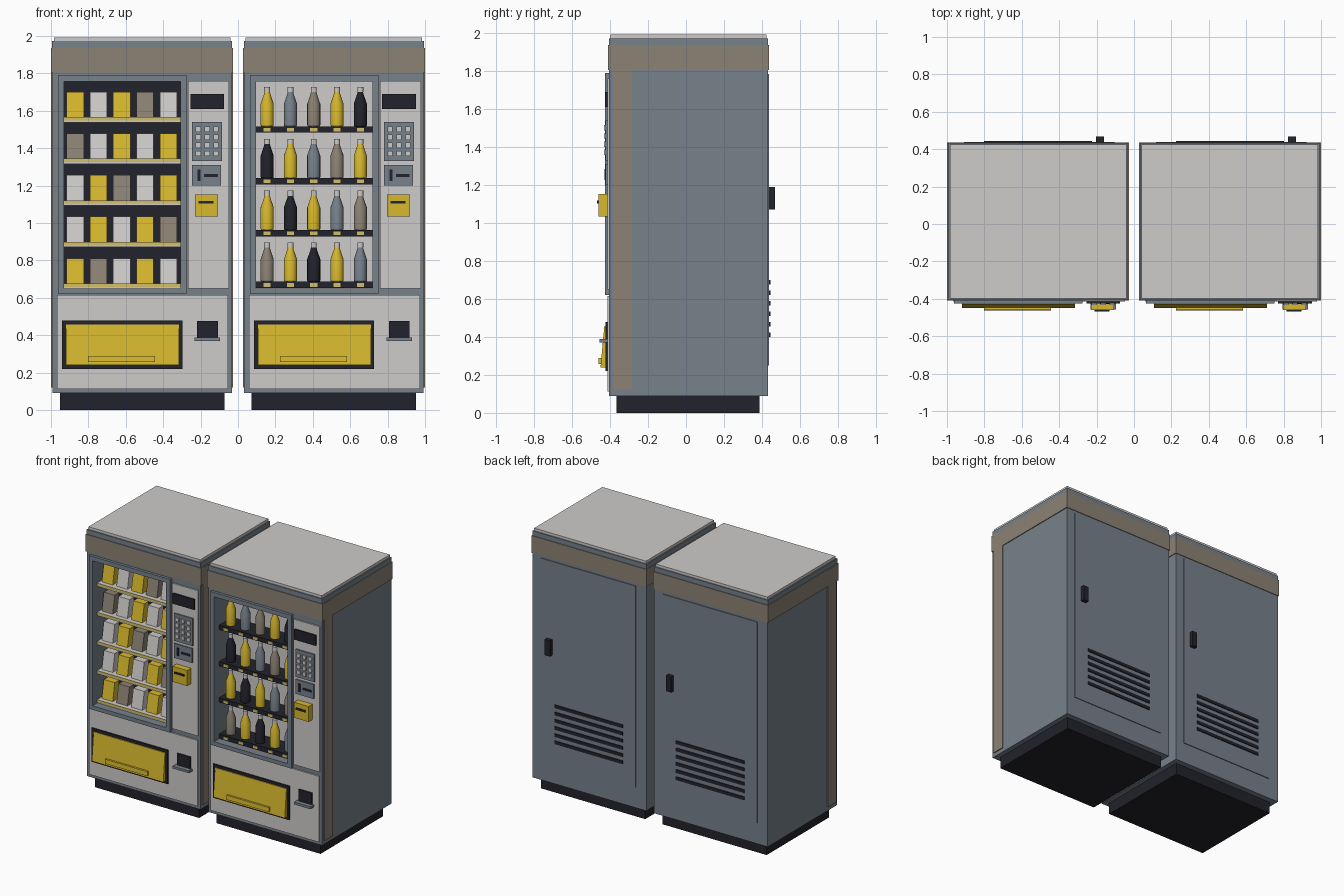
import bpy
import bmesh
import math

old = bpy.data.objects.get("Cube")
if old:
    bpy.data.objects.remove(old, do_unlink=True)


def material(name, rgb):
    m = bpy.data.materials.new(name)
    m.use_nodes = True
    m.diffuse_color = (*rgb, 1)
    m.node_tree.nodes["Principled BSDF"].inputs["Base Color"].default_value = (*rgb, 1)
    return m


SLATE = material("slate grey", (0.185, 0.22, 0.26))
LIGHT = material("light grey", (0.62, 0.605, 0.59))
TAUPE = material("taupe", (0.265, 0.225, 0.175))
YELLOW = material("yellow", (0.68, 0.48, 0.027))
DARK = material("near black", (0.016, 0.016, 0.025))
PALE = material("pale yellow", (0.65, 0.52, 0.14))

prefix, cx = "", 0.0   # set for each machine


def finish(name, bm, mat):
    bmesh.ops.recalc_face_normals(bm, faces=bm.faces)
    me = bpy.data.meshes.new(prefix + name)
    bm.to_mesh(me)
    bm.free()
    me.materials.append(mat)
    ob = bpy.data.objects.new(prefix + name, me)
    bpy.context.collection.objects.link(ob)
    return ob


def prism(name, mat, x0, x1, profile):
    """Extrude a (y, z) profile across the machine."""
    bm = bmesh.new()
    face = bm.faces.new([bm.verts.new((cx + x0, y, z)) for y, z in profile])
    ext = bmesh.ops.extrude_face_region(bm, geom=[face])
    verts = [v for v in ext["geom"] if isinstance(v, bmesh.types.BMVert)]
    bmesh.ops.translate(bm, verts=verts, vec=(x1 - x0, 0, 0))
    return finish(name, bm, mat)


def box(name, mat, x0, x1, y0, y1, z0, z1):
    return prism(name, mat, x0, x1, [(y0, z0), (y1, z0), (y1, z1), (y0, z1)])


def lathe(name, mat, x, y, z, profile, sides=16):
    """Spin a (radius, height) profile into a closed round solid."""
    bm = bmesh.new()
    rings = []
    for r, h in profile:
        rings.append([bm.verts.new((cx + x + r * math.cos(math.tau * i / sides),
                                    y + r * math.sin(math.tau * i / sides), z + h))
                      for i in range(sides)])
    for a, b in zip(rings, rings[1:]):
        for i in range(sides):
            j = (i + 1) % sides
            bm.faces.new((a[i], a[j], b[j], b[i])).smooth = True
    bm.faces.new(rings[0])
    bm.faces.new(rings[-1])
    ob = finish(name, bm, mat)
    bpy.ops.object.select_all(action="DESELECT")
    ob.select_set(True)
    bpy.context.view_layer.objects.active = ob
    bpy.ops.object.shade_smooth_by_angle(angle=math.radians(25))


FRONT, BACK = -0.405, 0.432
WIN = (-0.418, 0.205, 0.65, 1.757)   # window opening x0, x1, z0, z1
INNER = -0.2                         # depth of the display compartment
COLUMNS = [-0.357 + 0.1245 * i for i in range(5)]


def cabinet(back_mat):
    # Body with a display compartment cut into the front
    body = box("body", SLATE, -0.48, 0.48, FRONT, BACK, 0.09, 1.936)
    x0, x1, z0, z1 = WIN
    cutter = box("cutter", SLATE, x0, x1, -0.6, INNER, z0, z1)
    cutter.hide_render = True
    mod = body.modifiers.new("compartment", "BOOLEAN")
    mod.operation, mod.object, mod.solver = "DIFFERENCE", cutter, "EXACT"
    bpy.context.view_layer.objects.active = body
    bpy.ops.object.modifier_apply(modifier=mod.name)
    bpy.data.objects.remove(cutter, do_unlink=True)
    box("compartment_back", back_mat, x0, x1, INNER - 0.006, INNER + 0.002, z0, z1)

    # Plinth, header band as four strips, roof and side trim
    box("plinth", DARK, -0.44, 0.44, -0.365, 0.388, 0, 0.09)
    box("header_band", TAUPE, -0.486, 0.486, -0.41, 0.437, 1.805, 1.936)
    box("roof_slab", SLATE, -0.481, 0.481, FRONT, BACK, 1.936, 1.972)
    box("roof_plate", LIGHT, -0.472, 0.472, FRONT + 0.008, BACK - 0.008, 1.972, 1.992)
    for side, name in ((-1, "right_trim"), (1, "left_trim")):
        a, b = sorted((side * 0.479, side * 0.487))
        box(name, TAUPE, a, b, -0.385, -0.285, 0.12, 1.93)

    # Window frame
    fx0, fx1, fz0, fz1 = -0.449, 0.237, 0.62, 1.79
    for name, a, b, c, d in (("frame_right", fx0, x0, fz0, fz1), ("frame_left", x1, fx1, fz0, fz1),
                             ("frame_bottom", x0, x1, fz0, z0), ("frame_top", x0, x1, z1, fz1)):
        box(name, SLATE, a, b, -0.426, FRONT, c, d)

    # Front panels
    box("control_panel", LIGHT, 0.246, 0.465, -0.414, FRONT, 0.65, 1.76)
    box("lower_panel", LIGHT, -0.455, 0.46, -0.414, FRONT, 0.113, 0.616)


def controls():
    box("display", DARK, 0.258, 0.438, -0.424, -0.414, 1.61, 1.69)
    # Keypad
    box("keypad", SLATE, 0.268, 0.427, -0.424, -0.414, 1.33, 1.54)
    for r in range(4):
        for c in range(3):
            x, z = 0.3 + 0.048 * c, 1.372 + 0.043 * r
            box("key", LIGHT, x - 0.014, x + 0.014, -0.433, -0.424, z - 0.014, z + 0.014)
    # Coin slot plate
    box("coin_plate", SLATE, 0.268, 0.422, -0.424, -0.414, 1.2, 1.31)
    box("coin_slot", DARK, 0.296, 0.312, -0.429, -0.424, 1.225, 1.285)
    box("note_slot", DARK, 0.332, 0.405, -0.429, -0.424, 1.247, 1.262)
    # Card reader
    box("card_reader", YELLOW, 0.283, 0.406, -0.461, -0.414, 1.035, 1.153)
    box("card_slot", DARK, 0.302, 0.382, -0.468, -0.461, 1.103, 1.117)
    # Coin return
    box("coin_return", DARK, 0.294, 0.405, -0.424, -0.414, 0.386, 0.477)
    box("coin_tray", SLATE, 0.28, 0.418, -0.456, -0.414, 0.37, 0.388)


def dispenser():
    box("hatch_surround", DARK, -0.428, 0.215, -0.424, -0.414, 0.22, 0.478)
    prism("hatch_flap", YELLOW, -0.406, 0.197,
          [(-0.424, 0.24), (-0.45, 0.24), (-0.43, 0.457), (-0.424, 0.457)])
    prism("hatch_handle", YELLOW, -0.289, 0.07,
          [(-0.44, 0.257), (-0.462, 0.257), (-0.46, 0.29), (-0.44, 0.29)])


def rear():
    box("service_door", SLATE, -0.395, 0.41, BACK, 0.438, 0.25, 1.785)
    box("door_handle", DARK, 0.31, 0.353, 0.438, 0.468, 1.07, 1.19)
    for i in range(6):
        z = 0.412 + 0.055 * i
        box("vent_slat", DARK, -0.288, 0.288, 0.438, 0.445, z - 0.012, z + 0.012)


def snacks():
    colours = [YELLOW, LIGHT, YELLOW, TAUPE, LIGHT]
    for r in range(5):
        top = 1.566 - 0.2225 * r
        box("shelf", LIGHT, WIN[0], WIN[1], -0.365, INNER, top - 0.028, top)
        box("price_strip", PALE, WIN[0], WIN[1], -0.371, -0.365, top - 0.018, top)
        for c, x in enumerate(COLUMNS):
            prism("snack_pack", colours[(c + 3 * r) % 5], x - 0.046, x + 0.046,
                  [(-0.335, top), (-0.265, top), (-0.255, top + 0.135), (-0.31, top + 0.135)])


def drinks():
    colours = [YELLOW, SLATE, TAUPE, YELLOW, DARK]
    for r in range(4):
        top = 1.517 - 0.277 * r
        box("shelf", DARK, WIN[0], WIN[1], -0.365, INNER, top - 0.034, top)
        for c, x in enumerate(COLUMNS):
            box("price_tag", PALE, x - 0.019, x + 0.019, -0.37, -0.365, top - 0.027, top - 0.008)
            lathe("bottle", colours[(c - r) % 5], x, -0.31, top,
                  [(0.032, 0), (0.035, 0.006), (0.035, 0.12), (0.017, 0.172), (0.015, 0.182)])
            lathe("bottle_cap", LIGHT, x, -0.31, top, [(0.016, 0.182), (0.016, 0.21)])


# Snack machine and drink machine side by side
for prefix, cx, back_mat, stock in (("snack_machine_", -0.513, DARK, snacks),
                                    ("drink_machine_", 0.513, LIGHT, drinks)):
    cabinet(back_mat)
    controls()
    dispenser()
    rear()
    stock()
